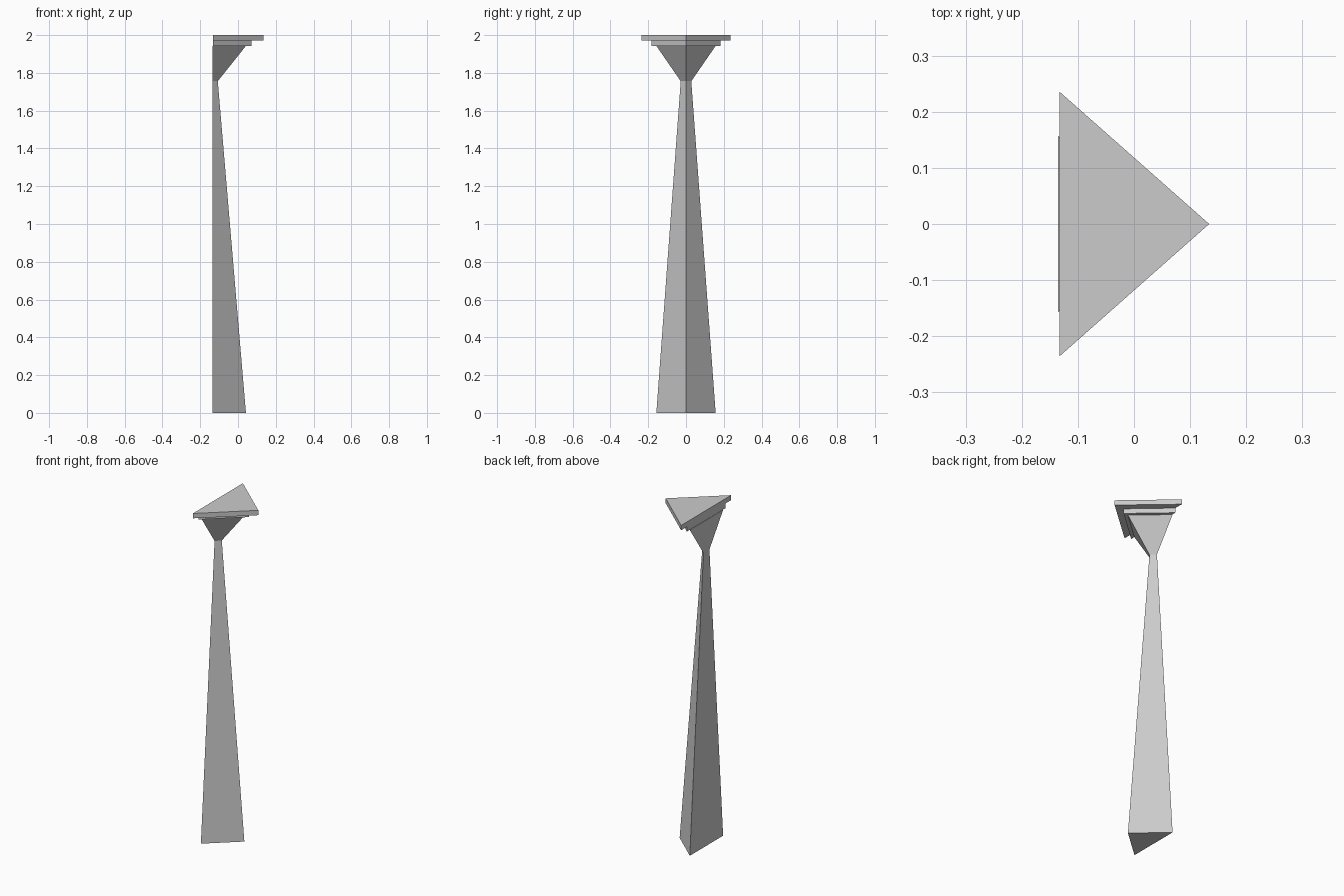
import bpy
import bmesh

if "Cube" in bpy.data.objects:
    bpy.data.objects.remove(bpy.data.objects["Cube"])


def triangular_loft(name, sections):
    """Stack triangular sections (z, back x, tip x, half width) into a closed solid."""
    bm = bmesh.new()
    rings = [[bm.verts.new(p) for p in ((back, -w, z), (tip, 0, z), (back, w, z))]
             for z, back, tip, w in sections]
    for low, high in zip(rings, rings[1:]):
        for i in range(3):
            j = (i + 1) % 3
            bm.faces.new((low[i], low[j], high[j], high[i]))
    bm.faces.new(rings[0][::-1])
    bm.faces.new(rings[-1])
    bmesh.ops.recalc_face_normals(bm, faces=bm.faces[:])
    mesh = bpy.data.meshes.new(name)
    bm.to_mesh(mesh)
    bm.free()
    obj = bpy.data.objects.new(name, mesh)
    bpy.context.collection.objects.link(obj)
    return obj


# Tapering pedestal with its flared head, flat along the back
triangular_loft("pedestal", [
    (0.0, -0.135, 0.042, 0.157),
    (1.756, -0.135, -0.107, 0.028),
    (1.943, -0.135, 0.042, 0.157),
])

# Stepped slabs carrying the load
triangular_loft("lower_slab", [(z, -0.133, 0.071, 0.182) for z in (1.943, 1.971)])
triangular_loft("table_top", [(z, -0.133, 0.134, 0.236) for z in (1.971, 2.0)])
